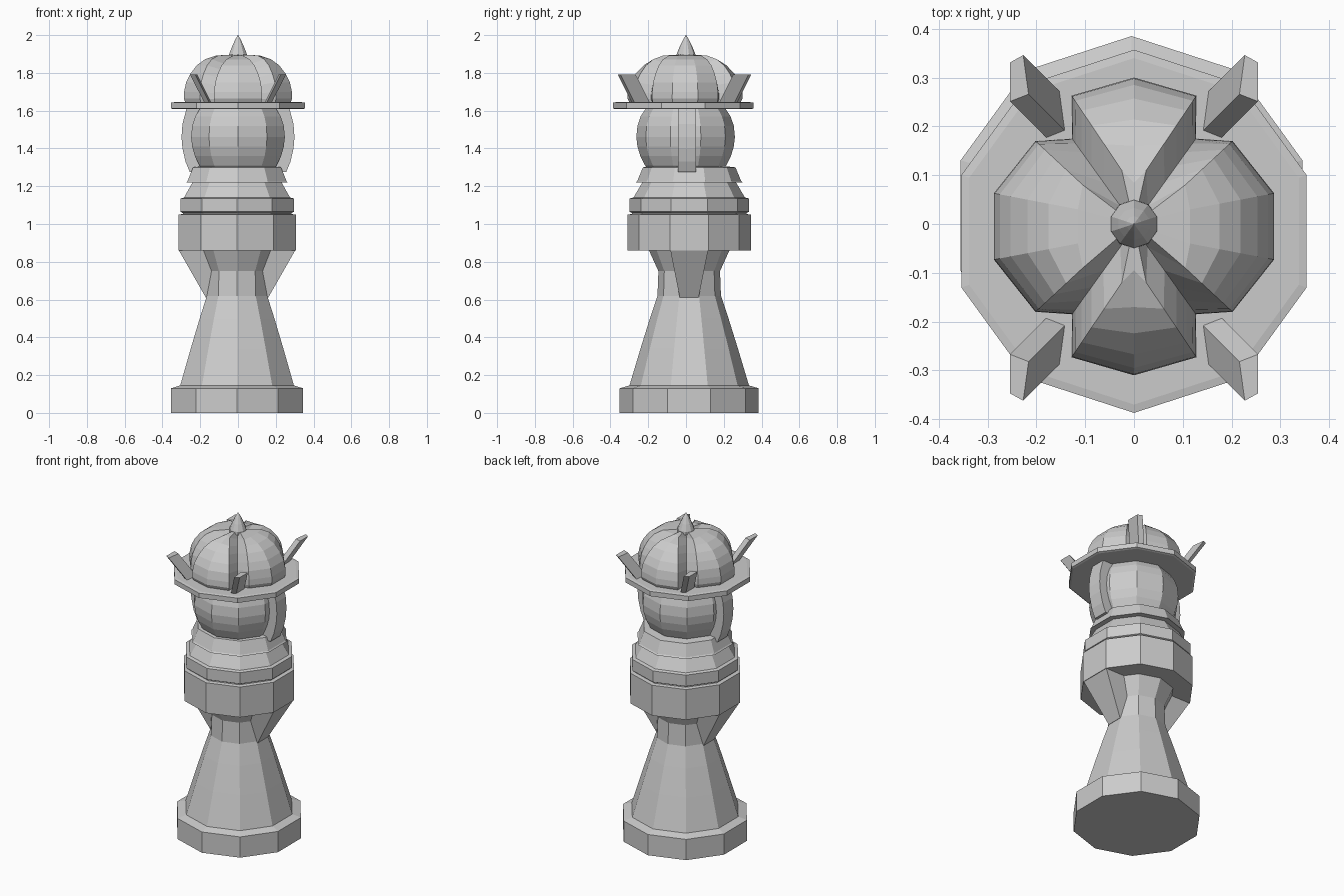
import bpy, bmesh
from math import sin, cos, pi

if "Cube" in bpy.data.objects:
    bpy.data.objects.remove(bpy.data.objects["Cube"])


def make(name, verts, faces):
    me = bpy.data.meshes.new(name)
    me.from_pydata(verts, [], faces)
    bm = bmesh.new()
    bm.from_mesh(me)
    bmesh.ops.recalc_face_normals(bm, faces=bm.faces)
    bm.to_mesh(me)
    bm.free()
    ob = bpy.data.objects.new(name, me)
    bpy.context.collection.objects.link(ob)
    return ob


def skin(name, rings):
    """Join equal-sized rings of points into a capped solid."""
    n = len(rings[0])
    faces = [(k * n + i, k * n + (i + 1) % n, (k + 1) * n + (i + 1) % n, (k + 1) * n + i)
             for k in range(len(rings) - 1) for i in range(n)]
    last = (len(rings) - 1) * n
    faces += [tuple(range(n)), tuple(range(last, last + n))]
    return make(name, [p for r in rings for p in r], faces)


def lathe(name, profile, cx=0.0, cy=0.0, n=10):
    """Ten-sided turning with a corner on the y axis."""
    return skin(name, [[(cx + r * cos(pi / 2 + 2 * pi * i / n),
                         cy + r * sin(pi / 2 + 2 * pi * i / n), z) for i in range(n)]
                       for r, z in profile])


# Turned body parts, slightly off centre towards the back
CX, CY = -0.005, 0.017
lathe("base", [(0.368, 0), (0.368, 0.13), (0.318, 0.145)], CX, CY)
lathe("stem", [(0.318, 0.14), (0.258, 0.34), (0.208, 0.5), (0.168, 0.62),
               (0.163, 0.75), (0.215, 0.865)], CX, CY)
lathe("collar", [(0.327, 0.86), (0.327, 1.05), (0.3, 1.053)], CX, CY)
lathe("upper_collar", [(0.302, 1.045), (0.302, 1.058), (0.316, 1.065), (0.316, 1.135),
                       (0.295, 1.14), (0.245, 1.225)], CX, CY)
lathe("neck_flange", [(0.282, 1.22), (0.275, 1.228), (0.245, 1.3), (0.2, 1.305)], CX, CY)
lathe("head", [(0.18, 1.27), (0.215, 1.31), (0.24, 1.36), (0.255, 1.41), (0.261, 1.46),
               (0.255, 1.52), (0.238, 1.57), (0.205, 1.62)], 0, -0.002)
lathe("crown_brim", [(0.36, 1.608), (0.372, 1.612), (0.372, 1.642), (0.355, 1.645)], 0, -0.015)
lathe("finial", [(0.05, 1.88), (0.049, 1.9), (0.033, 1.94), (0.016, 1.975), (0.001, 2.0)])

# Brackets under the collar and curved strips on the head, one each side
for s, side in ((-1, "left"), (1, "right")):
    skin("bracket_" + side,
         [[(CX + s * x, CY + w, z) for x, w in ((xi, -h), (xo, -h), (xo, h), (xi, h))]
          for xi, xo, h, z in ((0.1, 0.165, 0.05, 0.61), (0.1, 0.309, 0.1, 0.862))])
    arc = [(0.255, 1.275), (0.278, 1.33), (0.294, 1.4), (0.299, 1.46),
           (0.294, 1.53), (0.27, 1.62)]
    skin("head_strip_" + side,
         [[(s * x, y, z) for x, y in ((0.2, -0.042), (xo, -0.042), (xo, 0.053), (0.2, 0.053))]
          for xo, z in arc])

# Four-lobed dome: meridians run from an inner point to a rim point
quarter = [((0.0, 0.09), (0.0, 0.305)), ((0.025, 0.115), (0.128, 0.268)),
           ((0.028, 0.042), (0.127, 0.18)), ((0.105, 0.085), (0.202, 0.175)),
           ((0.115, 0.035), (0.287, 0.068))]


def flip(pairs, sx, sy):
    return [tuple((x * sx, y * sy) for x, y in p) for p in pairs]


meridians = (quarter + flip(quarter[::-1], 1, -1)
             + flip(quarter[1:], -1, -1) + flip(quarter[:0:-1], -1, 1))
levels = [(0.93, 1.635), (1.0, 1.665), (0.99, 1.7), (0.93, 1.75), (0.8, 1.795),
          (0.6, 1.84), (0.35, 1.872), (0.0, 1.892)]
rings = [[(a[0] + t * (b[0] - a[0]), a[1] + t * (b[1] - a[1]) - 0.005,
           # grooves sit lower than the lobes near the top
           z - (0.03 * (z - 1.635) / 0.26 if abs(abs(b[0]) - 0.127) < 0.0005 else 0))
          for a, b in meridians] for t, z in levels]
rings.append([(0.2 * x, 0.2 * y, 1.897) for x, y, z in rings[-1]])
skin("crown_dome", rings)

# Leaning crown points at the four diagonals
for sx in (-1, 1):
    for sy in (-1, 1):
        foot = [(0.137, 0.195), (0.175, 0.18), (0.175, 0.26), (0.148, 0.275)]
        skin("crown_point", [[(sx * (x + d), sy * (y + d) - 0.008, z) for x, y in foot]
                             for d, z in ((0, 1.635), (0.079, 1.792))])
